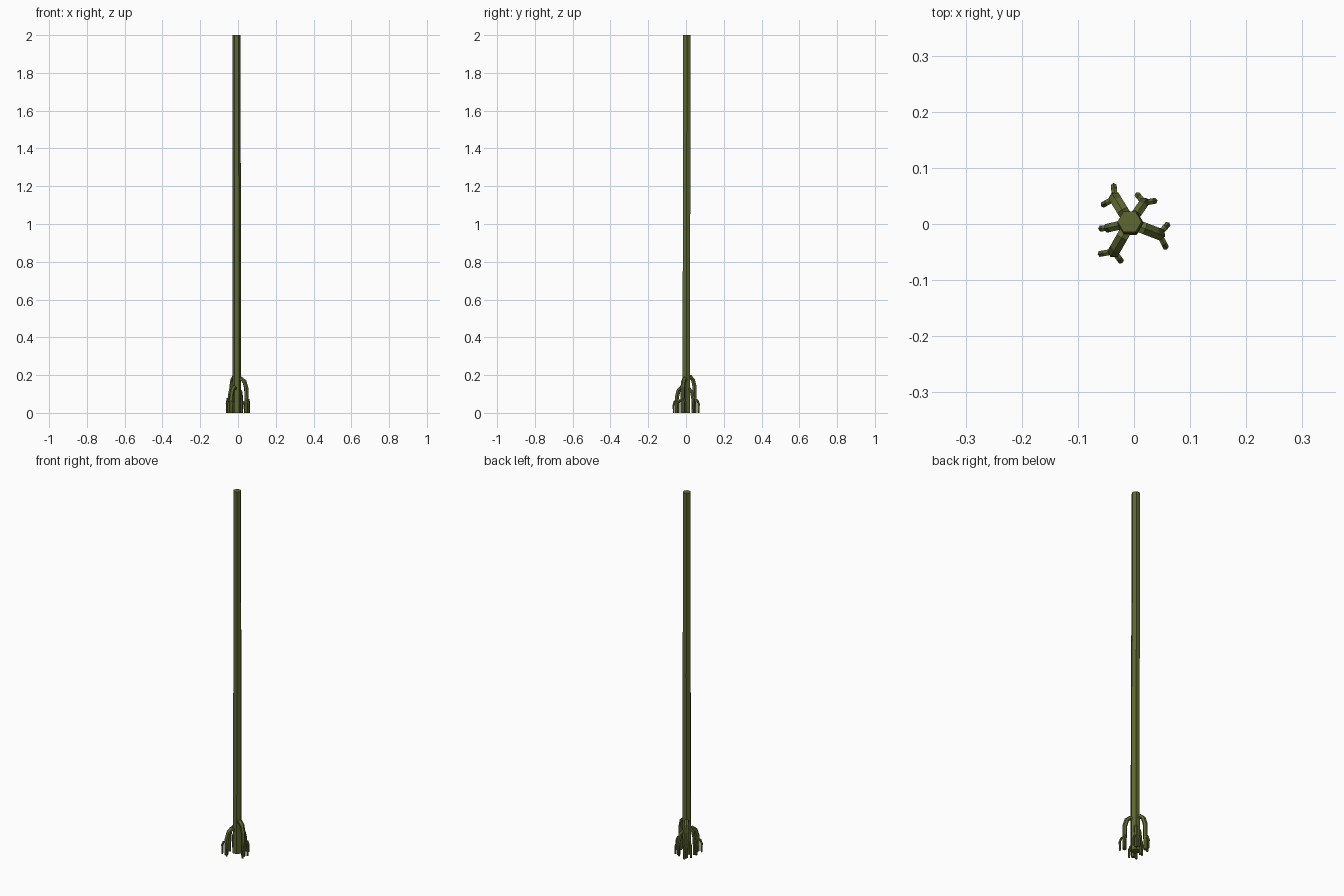
import bpy, bmesh, math
from mathutils import Vector

if "Cube" in bpy.data.objects:
    bpy.data.objects.remove(bpy.data.objects["Cube"])

bark = bpy.data.materials.new("olive_bark")
bark.diffuse_color = (0.112, 0.137, 0.03, 1)
bark.use_nodes = True
bark.node_tree.nodes["Principled BSDF"].inputs["Base Color"].default_value = bark.diffuse_color


def tube(name, points, radii, sides=6):
    """Capped, flat-shaded tube swept along a path of points."""
    pts = [Vector(p) for p in points]
    bm = bmesh.new()
    rings = []
    side = None
    for i, p in enumerate(pts):
        t = (pts[min(i + 1, len(pts) - 1)] - pts[max(i - 1, 0)]).normalized()
        if side is None:
            ref = Vector((1, 0, 0)) if abs(t.z) > 0.7 else Vector((0, 0, 1))
            side = ref
        side = (side - t * side.dot(t)).normalized()
        up = t.cross(side)
        rings.append([bm.verts.new(p + radii[i] * (
            math.cos(2 * math.pi * k / sides) * side +
            math.sin(2 * math.pi * k / sides) * up)) for k in range(sides)])
    for a, b in zip(rings, rings[1:]):
        for k in range(sides):
            n = (k + 1) % sides
            bm.faces.new((a[k], a[n], b[n], b[k]))
    bm.faces.new(rings[0][::-1])
    bm.faces.new(rings[-1])
    bmesh.ops.recalc_face_normals(bm, faces=bm.faces)
    # keep tips flush with the ground
    for v in bm.verts:
        v.co.z = max(v.co.z, 0)
    me = bpy.data.meshes.new(name)
    bm.to_mesh(me)
    bm.free()
    me.materials.append(bark)
    ob = bpy.data.objects.new(name, me)
    bpy.context.collection.objects.link(ob)
    return ob


# Tall, slightly leaning trunk
tube("trunk",
     [(-0.007, 0.001, 0), (-0.006, 0.002, 0.5), (-0.006, 0.003, 1.0),
      (-0.008, 0.004, 1.5), (-0.008, 0.004, 2.0)],
     [0.0235, 0.023, 0.0225, 0.0215, 0.0215])

# Prop roots: end x, end y, arch height, radius, rootlet tips (x, y, fork height)
roots = [
    ("right", 0.045, -0.018, 0.18, 0.012, [(0.059, -0.002, 0.075), (0.056, -0.04, 0.07)]),
    ("back_left", -0.034, 0.046, 0.19, 0.012, [(-0.036, 0.067, 0.07), (-0.054, 0.035, 0.09)]),
    ("left", -0.046, -0.007, 0.14, 0.009, [(-0.058, -0.008, 0.08)]),
    ("front_left", -0.036, -0.049, 0.135, 0.012, [(-0.059, -0.053, 0.07), (-0.024, -0.065, 0.065)]),
    ("back_right", 0.018, 0.038, 0.125, 0.010, [(0.007, 0.051, 0.06), (0.036, 0.041, 0.06)]),
]
cx, cy = -0.007, 0.002
for name, ex, ey, h, r, tips in roots:
    def at(f, z):
        return (cx + (ex - cx) * f, cy + (ey - cy) * f, z)
    # arch leaves the trunk, bends over and drops to the ground
    tube(name + "_root",
         [at(0.1, h - 0.01), at(0.5, h), at(0.8, h - 0.015), at(0.98, h - 0.05), at(1, 0.06), at(1, 0)],
         [r, r, r, r, r * 0.95, r * 0.85])
    # small forks near the foot
    for i, (tx, ty, z) in enumerate(tips):
        mx, my = ex + (tx - ex) * 0.7, ey + (ty - ey) * 0.7
        tube(f"{name}_rootlet_{i + 1}",
             [(ex, ey, z), (mx, my, z - 0.005), (tx, ty, z - 0.022), (tx, ty, 0)],
             [0.006, 0.006, 0.006, 0.0052])
